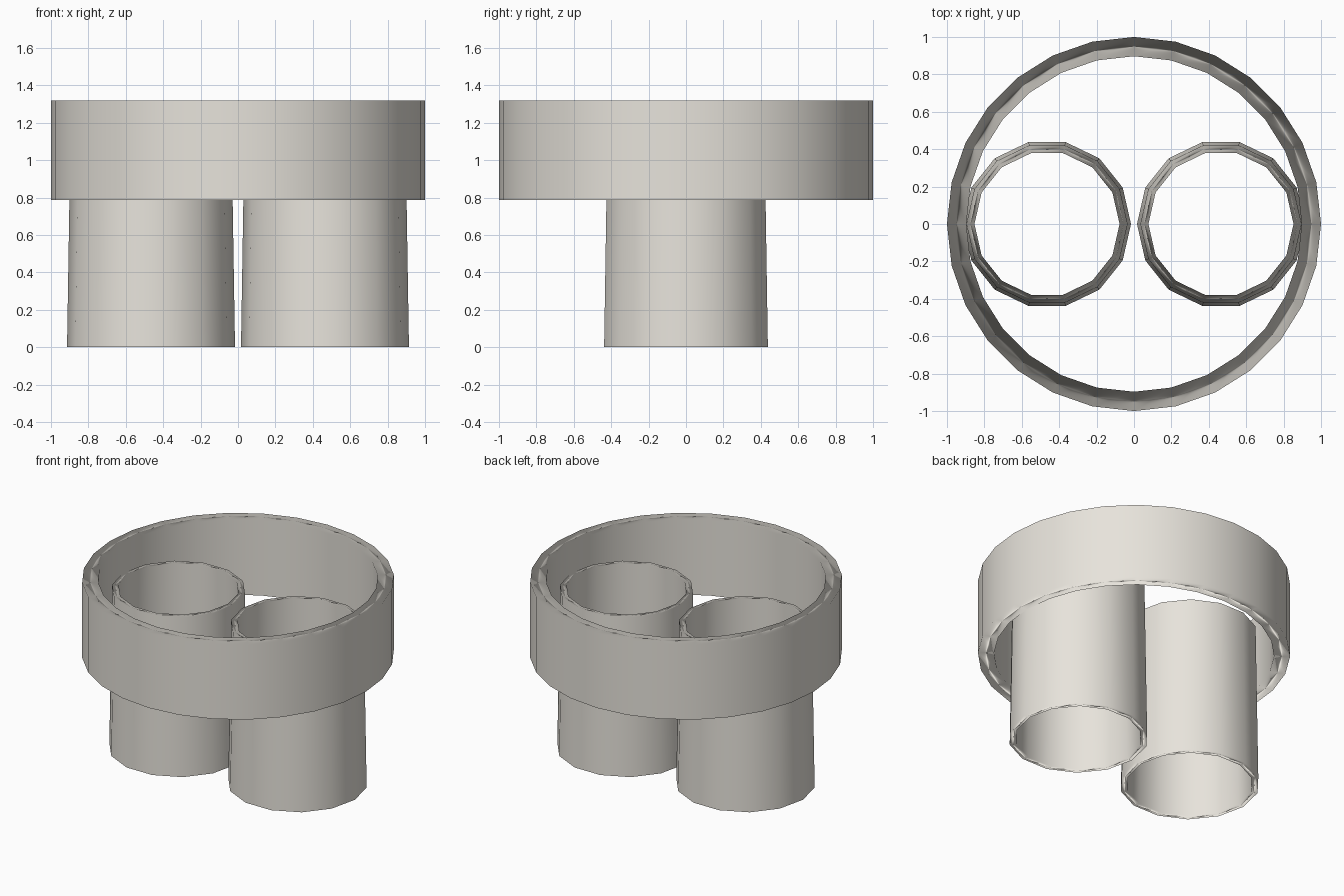
import bpy, bmesh
from math import cos, sin, tau

if "Cube" in bpy.data.objects:
    bpy.data.objects.remove(bpy.data.objects["Cube"])

# Warm off-white
mat = bpy.data.materials.new("warm_white")
mat.diffuse_color = (0.8, 0.77, 0.71, 1)
mat.use_nodes = True
mat.node_tree.nodes["Principled BSDF"].inputs["Base Color"].default_value = mat.diffuse_color


def tube(name, cx, sides, profile):
    """Sweep a closed (radius, z) profile round a vertical axis at x = cx."""
    bm = bmesh.new()
    rings = []
    for i in range(sides):
        a = tau * i / sides
        rings.append([bm.verts.new((cx + r * cos(a), r * sin(a), z)) for r, z in profile])
    n = len(profile)
    for i in range(sides):
        p, q = rings[i], rings[(i + 1) % sides]
        for j in range(n):
            k = (j + 1) % n
            bm.faces.new((p[j], q[j], q[k], p[k]))
    bmesh.ops.recalc_face_normals(bm, faces=bm.faces)
    for f in bm.faces:
        f.smooth = True
    mesh = bpy.data.meshes.new(name)
    bm.to_mesh(mesh)
    bm.free()
    mesh.materials.append(mat)
    obj = bpy.data.objects.new(name, mesh)
    bpy.context.collection.objects.link(obj)
    # Walls shade straight, the narrow rims shade as rounded lips
    wn = obj.modifiers.new("weighted_normals", 'WEIGHTED_NORMAL')
    wn.mode = 'FACE_AREA'
    wn.weight = 100
    return obj


# Wide upper collar
tube("collar_ring", 0, 28, [(1.0, 0.787), (1.0, 1.318), (0.897, 1.318), (0.897, 0.787)])

# Pair of slightly tapered open pipes
for name, side in (("left_pipe", -1), ("right_pipe", 1)):
    tube(name, side * 0.465, 14,
         [(0.449, 0.0), (0.431, 1.12), (0.388, 1.12), (0.406, 0.0)])
